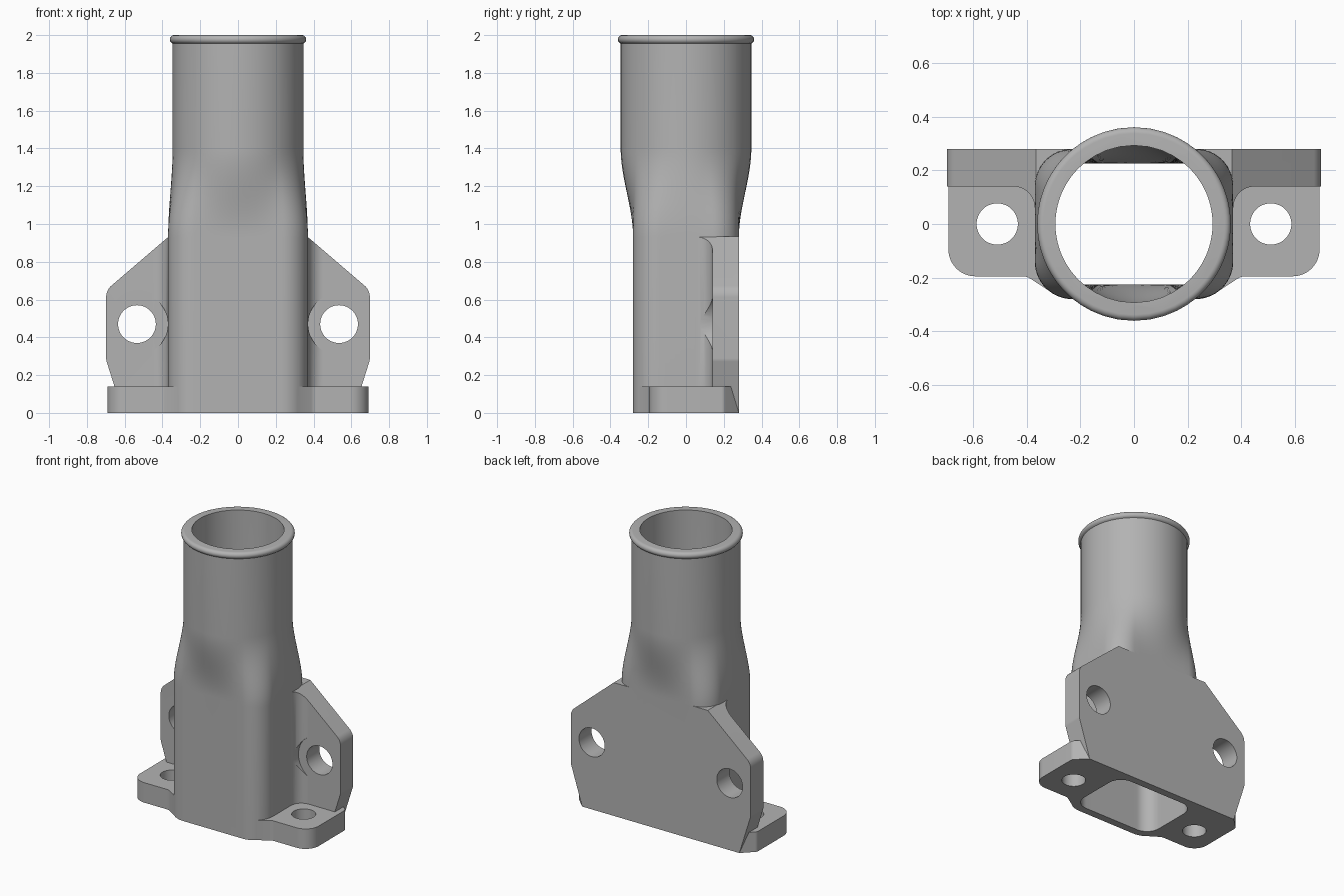
import bpy, bmesh, math
from mathutils import Vector

if "Cube" in bpy.data.objects:
    bpy.data.objects.remove(bpy.data.objects["Cube"])

metal = bpy.data.materials.new("grey metal")
metal.use_nodes = True
GREY = (0.45, 0.45, 0.45, 1)
metal.diffuse_color = GREY
metal.node_tree.nodes["Principled BSDF"].inputs["Base Color"].default_value = GREY


def make(name, bm):
    bmesh.ops.recalc_face_normals(bm, faces=bm.faces)
    mesh = bpy.data.meshes.new(name)
    bm.to_mesh(mesh)
    bm.free()
    mesh.materials.append(metal)
    obj = bpy.data.objects.new(name, mesh)
    bpy.context.collection.objects.link(obj)
    return obj


def loft(name, rings):
    """Skin matching rings of points and cap both ends."""
    bm = bmesh.new()
    loops = [[bm.verts.new(p) for p in ring] for ring in rings]
    n = len(loops[0])
    for a, b in zip(loops, loops[1:]):
        for i in range(n):
            j = (i + 1) % n
            bm.faces.new((a[i], a[j], b[j], b[i]))
    bm.faces.new(loops[0])
    bm.faces.new(loops[-1])
    return make(name, bm)


def rounded(corners, steps=12):
    """Polygon from (x, y, radius) corners, each replaced by a tangent arc."""
    out = []
    for i, (x, y, r) in enumerate(corners):
        p = Vector((x, y))
        if r == 0:
            out.append(p)
            continue
        a = (Vector(corners[i - 1][:2]) - p).normalized()
        b = (Vector(corners[(i + 1) % len(corners)][:2]) - p).normalized()
        half = a.angle(b) / 2
        centre = p + (a + b).normalized() * r / math.sin(half)
        start = p + a * r / math.tan(half) - centre
        end = p + b * r / math.tan(half) - centre
        sweep = math.pi - 2 * half
        for k in range(steps + 1):
            t = k / steps
            out.append(centre + (start * math.sin((1 - t) * sweep)
                                 + end * math.sin(t * sweep)) / math.sin(sweep))
    return out


def prism(name, outline, lo, hi, along="z"):
    place = (lambda p, h: (p.x, p.y, h)) if along == "z" else (lambda p, h: (p.x, h, p.y))
    return loft(name, [[place(p, h) for p in outline] for h in (lo, hi)])


def disc(x, y, r, n=48):
    return [Vector((x + r * math.cos(math.tau * i / n), y + r * math.sin(math.tau * i / n)))
            for i in range(n)]


def combine(obj, other, operation):
    mod = obj.modifiers.new(operation, "BOOLEAN")
    mod.operation, mod.solver, mod.object = operation, "EXACT", other
    bpy.context.view_layer.objects.active = obj
    bpy.ops.object.modifier_apply(modifier=mod.name)
    bpy.data.objects.remove(other)


def box_section(w, d, r):
    """Rounded rectangle with its flats subdivided for blending to a circle."""
    pts = rounded([(w, d, r), (-w, d, r), (-w, -d, r), (w, -d, r)], 14)
    out = []
    for i, p in enumerate(pts):
        q = pts[(i + 1) % len(pts)]
        cuts = 10 if (q - p).length > 0.06 else 1
        out += [p.lerp(q, k / cuts) for k in range(cuts)]
    return out


def duct(name, w, d, r, radius, bottom, ends):
    """Box section that blends into a round pipe; ends are (radius, z) rings."""
    box = box_section(w, d, r)
    rings = [[(p.x, p.y, bottom) for p in box]]
    for k in range(17):
        t = k / 16
        s = t * t * (3 - 2 * t)
        mix = [p.lerp(p.normalized() * radius, s) for p in box]
        rings.append([(p.x, p.y, 0.93 + 0.47 * t) for p in mix])
    for er, z in ends:
        rings.append([(*(p.normalized() * er), z) for p in box])
    return loft(name, rings)


# Outer body with the rolled bead around the mouth
bead = [(0.338 + 0.023 * math.cos(a), 1.977 + 0.023 * math.sin(a))
        for a in [math.radians(-65 + 155 * k / 10) for k in range(11)]]
body = duct("duct_body", 0.37, 0.28, 0.14, 0.346, 0, [(0.346, 1.955)] + bead)

# Back mounting plate, thick at first, then relieved to leave filleted roots
side = [(0.61, 0, 0), (0.698, 0.28, 0.06), (0.698, 0.65, 0.08), (0.365, 0.935, 0)]
outline = rounded(side + [(-x, z, r) for x, z, r in reversed(side)])
plate = prism("back_plate", outline, 0.05, 0.28, "y")
for s in (1, -1):
    relief = rounded([(0.37, -0.1, 0), (0.37, 0.14, 0.08), (1, 0.14, 0), (1, -0.1, 0)])
    combine(plate, prism("relief", [Vector((s * p.x, p.y)) for p in relief], -0.1, 1.2), "DIFFERENCE")
    # Spot face and bolt hole
    for r, lo, hi in ((0.164, 0, 0.14), (0.1, 0, 0.4)):
        combine(plate, prism("bolt_hole", disc(s * 0.535, 0.47, r), lo, hi, "y"), "DIFFERENCE")

# Bottom flange with two bolt holes
edge = [(0.3, -0.26, 0), (0.4, -0.195, 0.05), (0.692, -0.195, 0.1), (0.692, 0.2, 0.03), (0.61, 0.28, 0)]
flange = prism("bottom_flange", rounded(edge + [(-x, y, r) for x, y, r in reversed(edge)]), 0, 0.14)
for s in (1, -1):
    combine(flange, prism("bolt_hole", disc(s * 0.51, 0, 0.077), -0.1, 0.3), "DIFFERENCE")

# Join into one casting, then open the passage through it
combine(body, plate, "UNION")
combine(body, flange, "UNION")
combine(body, duct("passage", 0.315, 0.226, 0.1, 0.293, -0.1, [(0.293, 2.1)]), "DIFFERENCE")

bpy.ops.object.select_all(action="DESELECT")
body.select_set(True)
bpy.context.view_layer.objects.active = body
bpy.ops.object.shade_smooth_by_angle(angle=math.radians(30))
